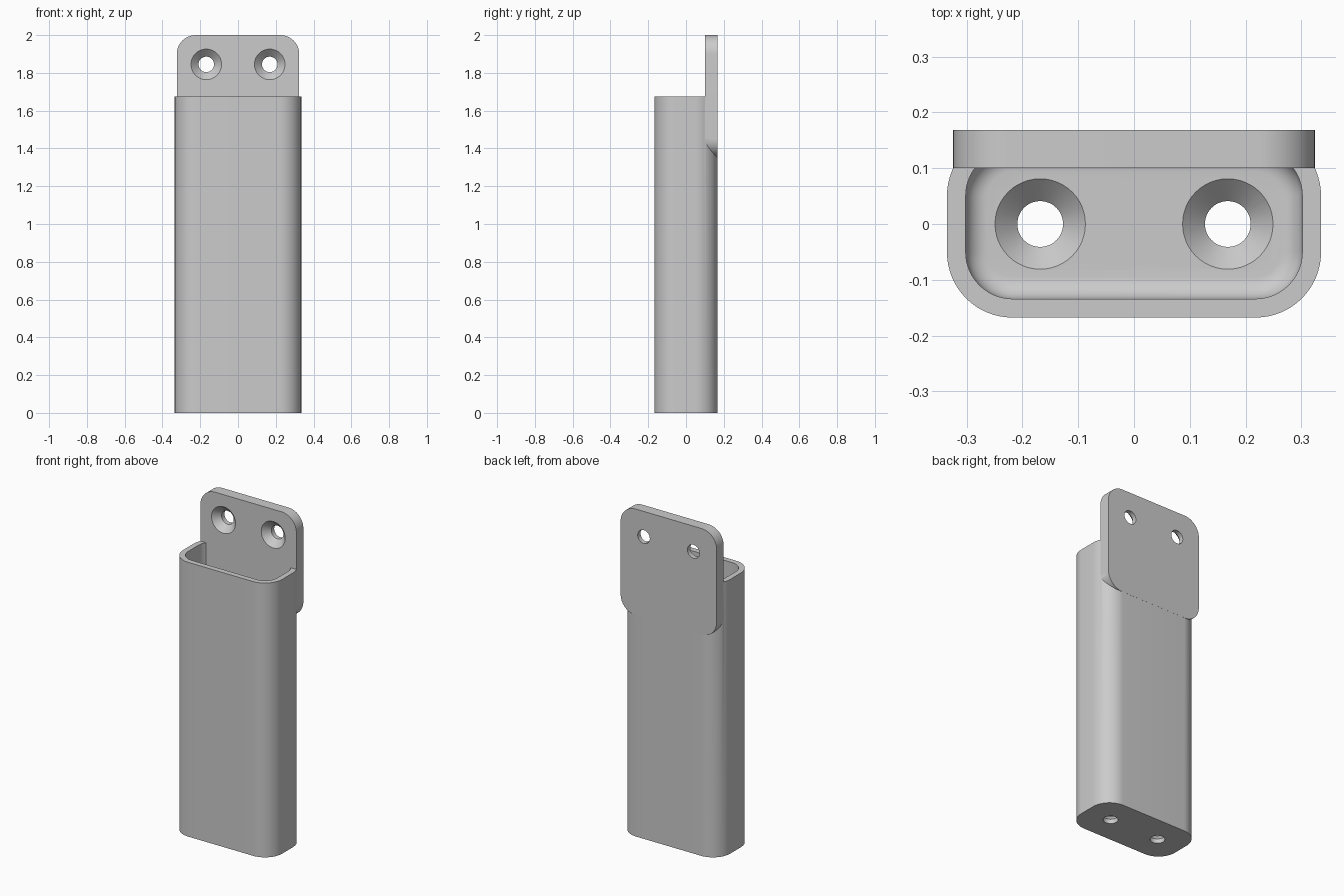
import bpy
import bmesh
from mathutils import Matrix, Vector

if "Cube" in bpy.data.objects:
    bpy.data.objects.remove(bpy.data.objects["Cube"], do_unlink=True)

HEIGHT, HALF_X, HALF_Y, WALL = 1.675, 0.335, 0.1675, 0.0335
PLATE_FRONT, PLATE_BACK = 0.10, 0.168
FLOOR = 0.067
HOLE_X, HOLE_Z = 0.168, 1.845

grey = bpy.data.materials.new("grey plastic")
grey.use_nodes = True
color = (0.6, 0.6, 0.6, 1)
grey.diffuse_color = color
grey.node_tree.nodes["Principled BSDF"].inputs["Base Color"].default_value = color


def finish(bm, name):
    bmesh.ops.recalc_face_normals(bm, faces=bm.faces)
    mesh = bpy.data.meshes.new(name)
    bm.to_mesh(mesh)
    bm.free()
    mesh.materials.append(grey)
    obj = bpy.data.objects.new(name, mesh)
    bpy.context.collection.objects.link(obj)
    return obj


def rounded_box(name, low, high, axis, radius, fillet=0):
    """Box with the edges along one axis rounded, and optionally its bottom rim."""
    low, high = Vector(low), Vector(high)
    bm = bmesh.new()
    bmesh.ops.create_cube(bm, size=1, matrix=Matrix.Translation((low + high) / 2)
                          @ Matrix.Diagonal((*(high - low), 1)))
    edges = [e for e in bm.edges
             if abs((e.verts[0].co - e.verts[1].co)[axis]) > 1e-4]
    bmesh.ops.bevel(bm, geom=edges, offset=radius, segments=16,
                    profile=0.5, affect='EDGES')
    if fillet:
        rim = [e for e in bm.edges if all(v.co.z < low.z + 1e-4 for v in e.verts)]
        bmesh.ops.bevel(bm, geom=rim, offset=fillet, segments=8,
                        profile=0.5, affect='EDGES')
    return finish(bm, name)


def screw_hole(name, matrix):
    """Countersunk hole cutter: local z = 0 is the open face, -z goes through."""
    bm = bmesh.new()
    small, wide, over = 0.041, 0.081, 0.01
    profile = [(0, over), (wide + over, over), (small, small - wide),
               (small, -0.1), (0, -0.1)]
    verts = [bm.verts.new((r, 0, z)) for r, z in profile]
    edges = [bm.edges.new(pair) for pair in zip(verts, verts[1:])]
    bmesh.ops.spin(bm, geom=verts + edges, cent=(0, 0, 0), axis=(0, 0, 1),
                   angle=6.283185307, steps=48)
    bmesh.ops.remove_doubles(bm, verts=bm.verts, dist=1e-4)
    bm.transform(matrix)
    return finish(bm, name)


def combine(target, other, operation):
    mod = target.modifiers.new(operation.lower(), 'BOOLEAN')
    mod.operation, mod.object, mod.solver = operation, other, 'EXACT'
    bpy.context.view_layer.objects.active = target
    bpy.ops.object.modifier_apply(modifier=mod.name)
    bpy.data.objects.remove(other, do_unlink=True)


# Tall hollow holder
holder = rounded_box("wall_holder", (-HALF_X, -HALF_Y, 0), (HALF_X, HALF_Y, HEIGHT),
                     2, 0.117)
cavity = rounded_box("cavity_cutter", (WALL - HALF_X, WALL - HALF_Y, FLOOR),
                     (HALF_X - WALL, HALF_Y - WALL, HEIGHT + 0.2), 2, 0.084, 0.04)
combine(holder, cavity, 'DIFFERENCE')

# Mounting plate at the back
plate = rounded_box("mounting_plate", (-0.324, PLATE_FRONT, 1.352),
                    (0.324, PLATE_BACK, 2), 1, 0.1)
combine(holder, plate, 'UNION')

# Countersunk holes in the plate and the floor
for x in (-HOLE_X, HOLE_X):
    facing_front = Matrix.Translation((x, PLATE_FRONT, HOLE_Z)) \
        @ Matrix.Rotation(1.570796, 4, 'X')
    combine(holder, screw_hole("plate_hole_cutter", facing_front), 'DIFFERENCE')
    upward = Matrix.Translation((x, 0, FLOOR))
    combine(holder, screw_hole("floor_hole_cutter", upward), 'DIFFERENCE')

bpy.ops.object.select_all(action='DESELECT')
holder.select_set(True)
bpy.context.view_layer.objects.active = holder
bpy.ops.object.shade_smooth_by_angle(angle=0.5)
